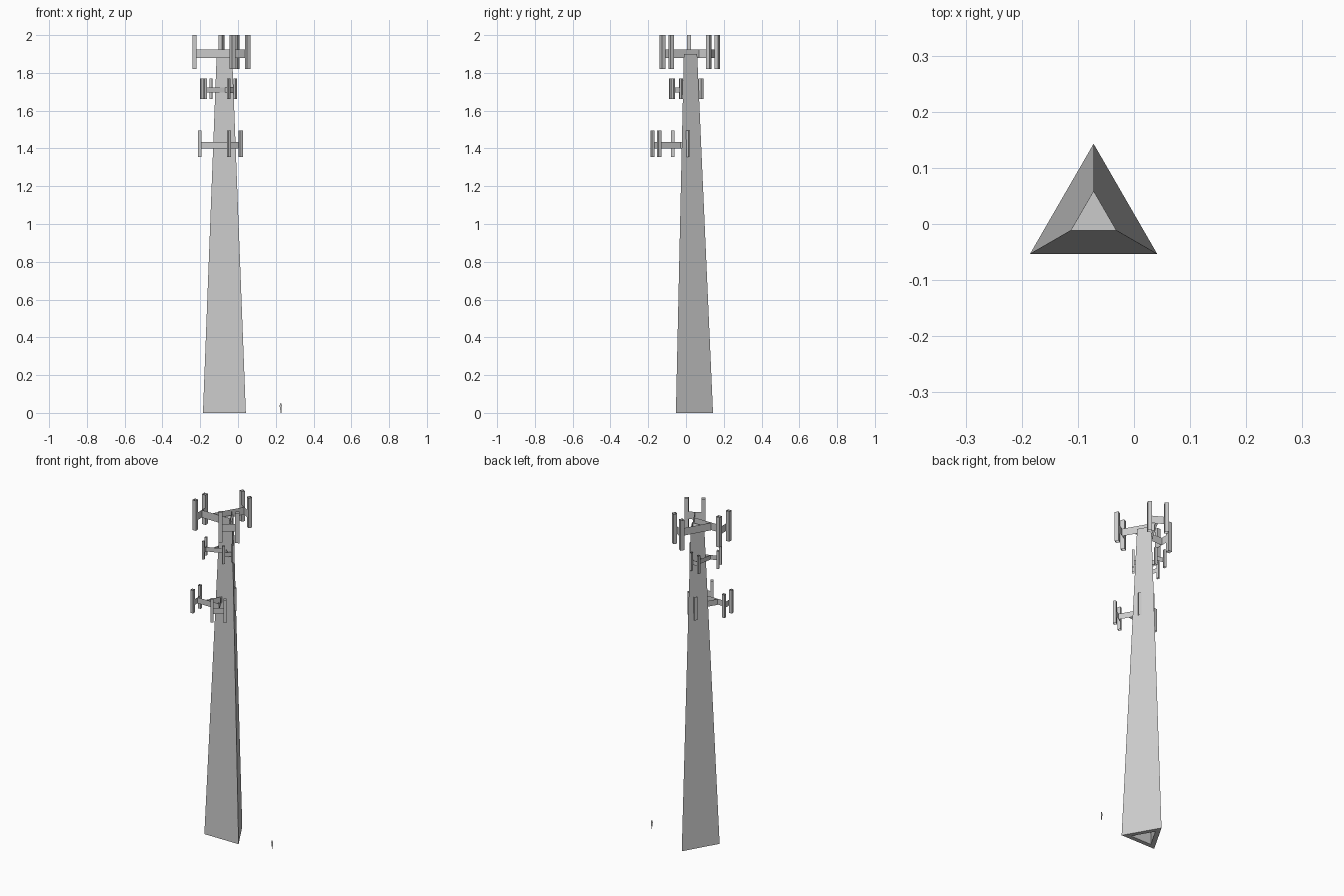
import bpy
import bmesh
from math import radians, cos, sin, pi
from mathutils import Matrix, Vector

cube = bpy.data.objects.get("Cube")
if cube:
    bpy.data.objects.remove(cube, do_unlink=True)


def finish(bm, name):
    mesh = bpy.data.meshes.new(name)
    bm.to_mesh(mesh)
    bm.free()
    obj = bpy.data.objects.new(name, mesh)
    bpy.context.collection.objects.link(obj)
    return obj


def triangle(bm, centre, radius, z):
    angles = [pi / 2 + k * 2 * pi / 3 for k in range(3)]
    return [bm.verts.new((centre[0] + radius * cos(a), centre[1] + radius * sin(a), z))
            for a in angles]


def bridge(bm, low, high):
    for k in range(3):
        n = (k + 1) % 3
        bm.faces.new((low[k], low[n], high[n], high[k]))


def wall(bm, a, b, z0, z1):
    """Thin upright sheet between two plan points."""
    corners = [(*a, z0), (*b, z0), (*b, z1), (*a, z1)]
    bm.faces.new([bm.verts.new(c) for c in corners])


# Tapered three-sided mast, hollow from below
axis = (-0.072, 0.012)
bm = bmesh.new()
foot = triangle(bm, axis, 0.131, 0)
crown = triangle(bm, axis, 0.047, 1.9)
rim = triangle(bm, axis, 0.08, 0)
shaft = triangle(bm, axis, 0.03, 1.85)
bridge(bm, foot, crown)
bridge(bm, rim, foot)
bridge(bm, shaft, rim)
bm.faces.new(crown)
bm.faces.new(reversed(shaft))
finish(bm, "mast")


# One antenna sector: arm, crossbar and two open square panels, pointing to +x
def sector(bm):
    reach, side, half, tube = 0.13, 0.034, 0.046, 0.011
    wall(bm, (reach - 0.185, side), (reach, side), -0.032, 0.013)
    wall(bm, (reach, side - half), (reach, side + half), -0.032, 0.013)
    for s in (-1, 1):
        x, y = reach + tube, side + s * half
        ring = [(x - tube, y - tube), (x + tube, y - tube),
                (x + tube, y + tube), (x - tube, y + tube)]
        for k in range(4):
            wall(bm, ring[k], ring[(k + 1) % 4], -0.09, 0.09)


# Three sectors pinwheel around the mast at each tier
def antenna_tier(name, centre, scale, turn):
    for k, part in enumerate(("west", "south", "north")):
        bm = bmesh.new()
        sector(bm)
        angle = radians(180 + turn + k * 120)
        place = (Matrix.Translation(Vector(centre)) @ Matrix.Rotation(angle, 4, "Z")
                 @ Matrix.Scale(scale, 4))
        bm.transform(place)
        finish(bm, f"{name}_antennas_{part}")


antenna_tier("upper", (-0.089, 0.004, 1.91), 1.0, 0)
antenna_tier("middle", (-0.11, -0.007, 1.715), 0.6, 20)
antenna_tier("lower", (-0.094, -0.079, 1.425), 0.77, 0)

# Small flat standing figure for scale
outline = [(0, 0), (0.003, 0), (0.005, 0.025), (0.006, 0.04), (0.002, 0.052),
           (-0.002, 0.052), (-0.006, 0.04), (-0.004, 0.025)]
bm = bmesh.new()
bm.faces.new([bm.verts.new((0.226 + x, 0, z)) for x, z in outline])
finish(bm, "standing_figure")
